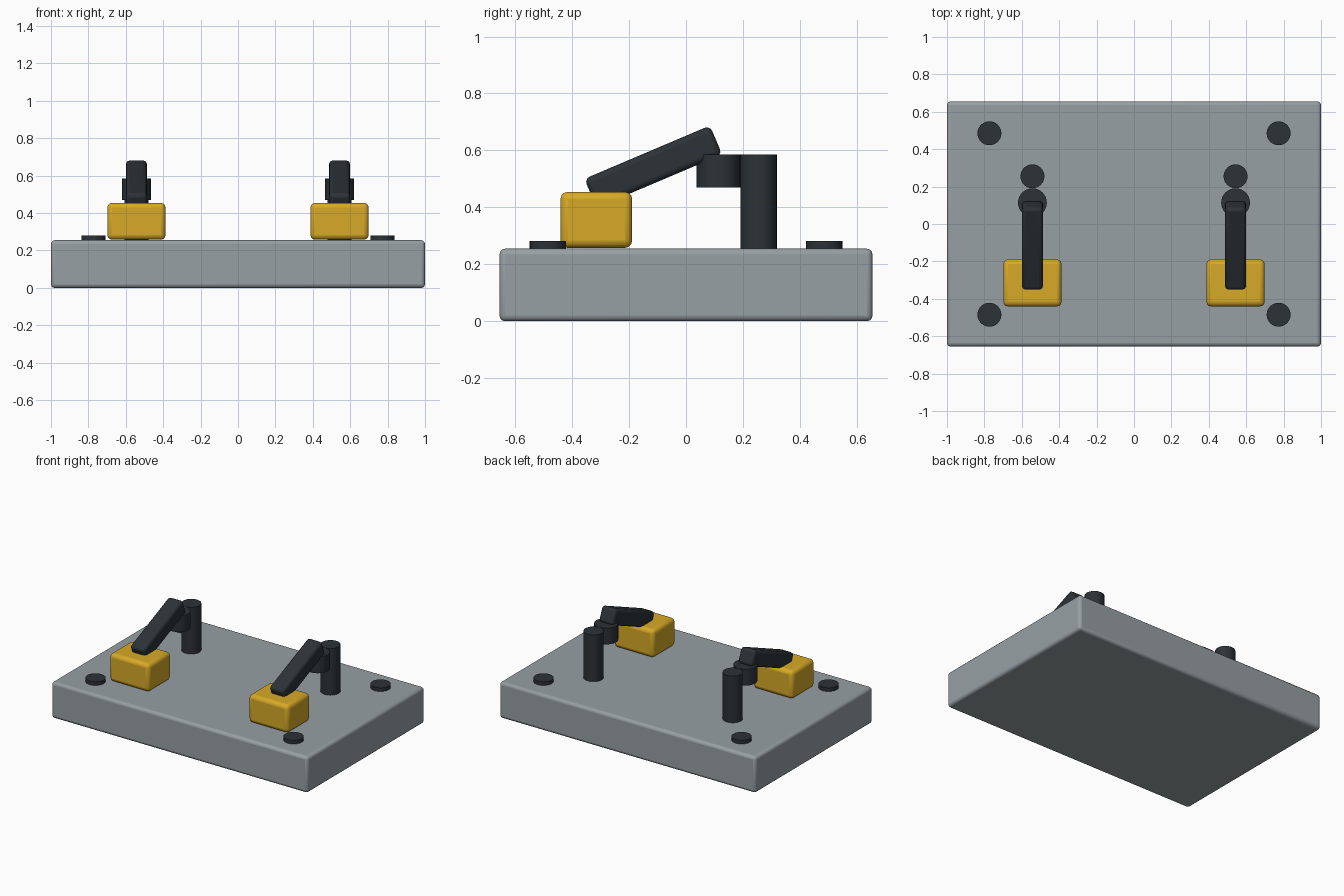
import bpy
import math

if "Cube" in bpy.data.objects:
    bpy.data.objects.remove(bpy.data.objects["Cube"])


def material(name, color):
    m = bpy.data.materials.new(name)
    m.diffuse_color = color
    m.use_nodes = True
    m.node_tree.nodes["Principled BSDF"].inputs["Base Color"].default_value = m.diffuse_color
    return m


grey = material("plate_grey", (0.31, 0.35, 0.37, 1))
dark = material("dark_steel", (0.025, 0.032, 0.038, 1))
yellow = material("safety_yellow", (0.68, 0.40, 0.02, 1))


def finish(ob, name, mat):
    ob.name = name
    ob.data.materials.append(mat)
    bpy.ops.object.shade_smooth_by_angle(angle=math.radians(35))


def box(name, loc, size, bevel, mat, tilt=0):
    bpy.ops.mesh.primitive_cube_add(size=1, location=loc, rotation=(tilt, 0, 0))
    ob = bpy.context.object
    ob.scale = size
    bpy.ops.object.transform_apply(location=False, rotation=False, scale=True)
    mod = ob.modifiers.new("rounded_edges", "BEVEL")
    mod.width = bevel
    mod.segments = 3
    finish(ob, name, mat)


def cylinder(name, x, y, z0, z1, r, mat):
    bpy.ops.mesh.primitive_cylinder_add(vertices=32, radius=r, depth=z1 - z0,
                                        location=(x, y, (z0 + z1) / 2))
    finish(bpy.context.object, name, mat)


# Base plate
box("base_plate", (0, 0, 0.1275), (2, 1.31, 0.255), 0.02, grey)

for side, s in (("left", -1), ("right", 1)):
    x = 0.543 * s
    # Clamp: pad, post, pivot and tilted arm
    box(f"{side}_clamp_pad", (x, -0.315, 0.356), (0.312, 0.252, 0.197), 0.026, yellow)
    cylinder(f"{side}_post", x, 0.255, 0.25, 0.585, 0.064, dark)
    cylinder(f"{side}_pivot", x, 0.114, 0.47, 0.585, 0.077, dark)
    box(f"{side}_clamp_arm", (x, -0.115, 0.543), (0.112, 0.479, 0.11), 0.02, dark,
        math.radians(23))
    # Corner bolts
    for end, y in (("front", -0.485), ("back", 0.485)):
        cylinder(f"{side}_{end}_bolt", 0.773 * s, y, 0.25, 0.281, 0.064, dark)
